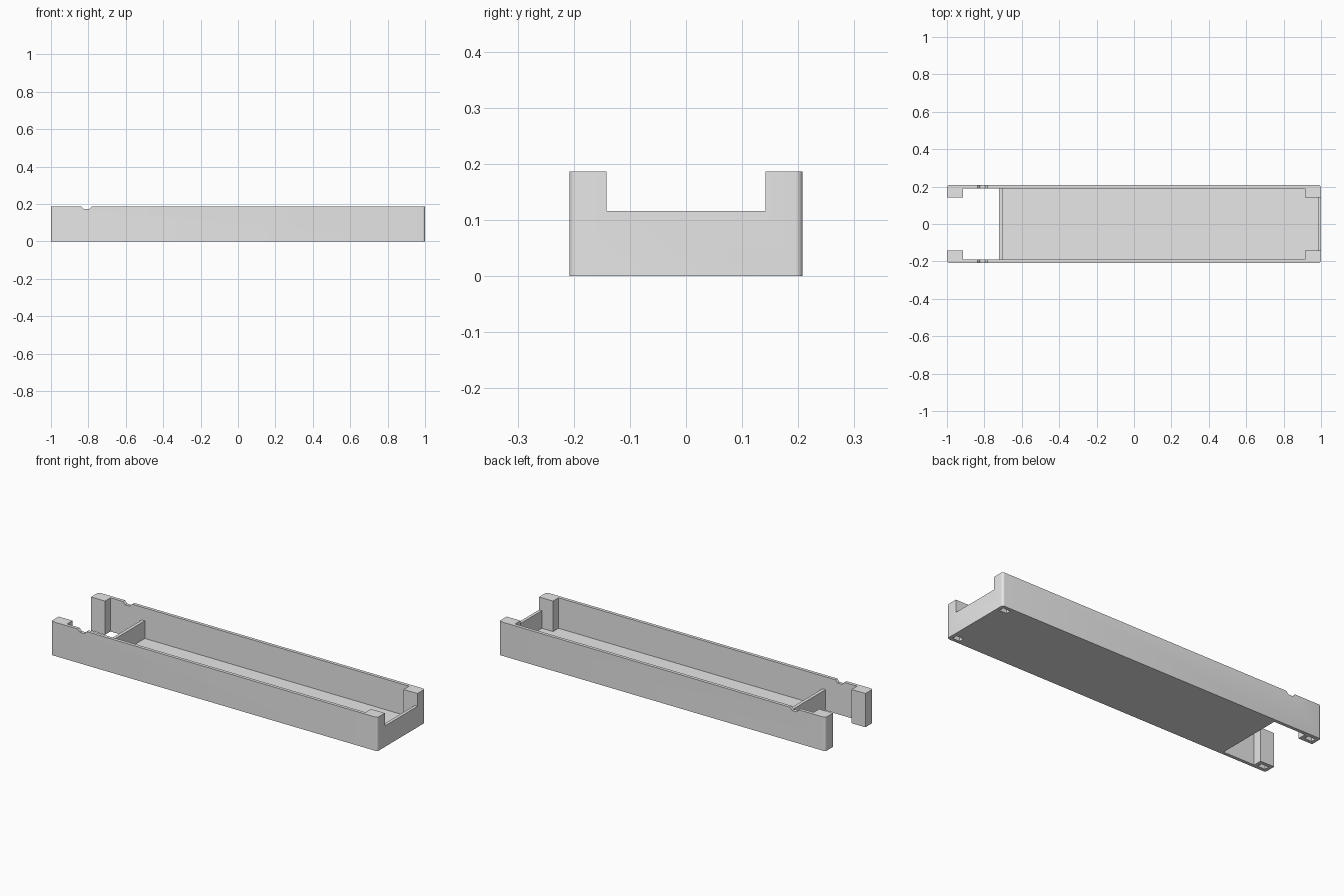
import bpy
import bmesh

cube = bpy.data.objects.get("Cube")
if cube:
    bpy.data.objects.remove(cube, do_unlink=True)

# Main sizes
HALF_L, HALF_W, HEIGHT = 1.0, 0.208, 0.187
INNER_W, POST_W = 0.19, 0.142          # inside of walls, inside of corner posts
POST_X, END_X = 0.915, 0.983           # inside of posts, inside of end wall
DIV_OUT, DIV_IN = -0.722, -0.704       # two sides of the divider
FLOOR, LOW = 0.018, 0.116              # floor top, divider and end wall top

grey = bpy.data.materials.new("light grey")
grey.use_nodes = True
colour = (0.8, 0.8, 0.8, 1)
grey.diffuse_color = colour
grey.node_tree.nodes["Principled BSDF"].inputs["Base Color"].default_value = colour


def prism(name, outline, low, high, axis="Z", radius=0):
    """Extrude an outline along Z (x, y points) or Y (x, z points)."""
    bm = bmesh.new()
    place = (lambda a, b: (a, b, low)) if axis == "Z" else (lambda a, b: (a, low, b))
    face = bm.faces.new([bm.verts.new(place(a, b)) for a, b in outline])
    extruded = bmesh.ops.extrude_face_region(bm, geom=[face])["geom"]
    depth = high - low
    move = (0, 0, depth) if axis == "Z" else (0, depth, 0)
    bmesh.ops.translate(bm, vec=move,
                        verts=[v for v in extruded if isinstance(v, bmesh.types.BMVert)])
    if radius:
        upright = [e for e in bm.edges if abs(e.verts[0].co.z - e.verts[1].co.z) > depth / 2]
        bmesh.ops.bevel(bm, geom=upright, offset=radius, segments=5, profile=0.5,
                        affect="EDGES")
    bmesh.ops.recalc_face_normals(bm, faces=bm.faces)
    mesh = bpy.data.meshes.new(name)
    bm.to_mesh(mesh)
    bm.free()
    mesh.materials.append(grey)
    obj = bpy.data.objects.new(name, mesh)
    bpy.context.collection.objects.link(obj)
    return obj


def rect(x0, x1, y0, y1):
    return [(x0, y0), (x1, y0), (x1, y1), (x0, y1)]


def stepped(wide_x, post_x, end_x):
    """Plan that narrows between the two corner posts."""
    side = [(wide_x, INNER_W), (post_x, INNER_W), (post_x, POST_W), (end_x, POST_W)]
    return side + [(x, -y) for x, y in reversed(side)]


# Rounded block for the whole tray
tray = prism("tray", rect(-HALF_L, HALF_L, -HALF_W, HALF_W), 0, HEIGHT, radius=0.013)

# Long compartment, open end, and the lowered divider and end wall
cutters = [
    prism("compartment_cutter", stepped(DIV_IN, POST_X, END_X), FLOOR, 0.3),
    prism("open_end_cutter", stepped(DIV_OUT, -POST_X, -1.1), -0.1, 0.3),
    prism("divider_top_cutter", rect(-0.75, -0.68, -INNER_W, INNER_W), LOW, 0.32),
    prism("end_wall_top_cutter", rect(0.95, 1.1, -POST_W, POST_W), LOW, 0.32),
    # Sloped notch across the tops of both long walls
    prism("notch_cutter", [(-0.85, 0.2), (-0.824, 0.172), (-0.796, 0.172), (-0.77, 0.2)],
          -0.3, 0.3, axis="Y"),
]

# Blind pockets under the four corner posts
for sx in (-1, 1):
    for sy in (-1, 1):
        x, y = sx * 0.959, sy * 0.175
        cutters.append(prism("foot_pocket_cutter",
                             rect(x - 0.022, x + 0.022, y - 0.014, y + 0.014), -0.05, 0.04))

bpy.context.view_layer.objects.active = tray
for cutter in cutters:
    cut = tray.modifiers.new("cut", "BOOLEAN")
    cut.operation = "DIFFERENCE"
    cut.solver = "EXACT"
    cut.object = cutter
    bpy.ops.object.modifier_apply(modifier=cut.name)
    bpy.data.objects.remove(cutter, do_unlink=True)

bpy.ops.object.select_all(action="DESELECT")
tray.select_set(True)
bpy.ops.object.shade_smooth_by_angle()
